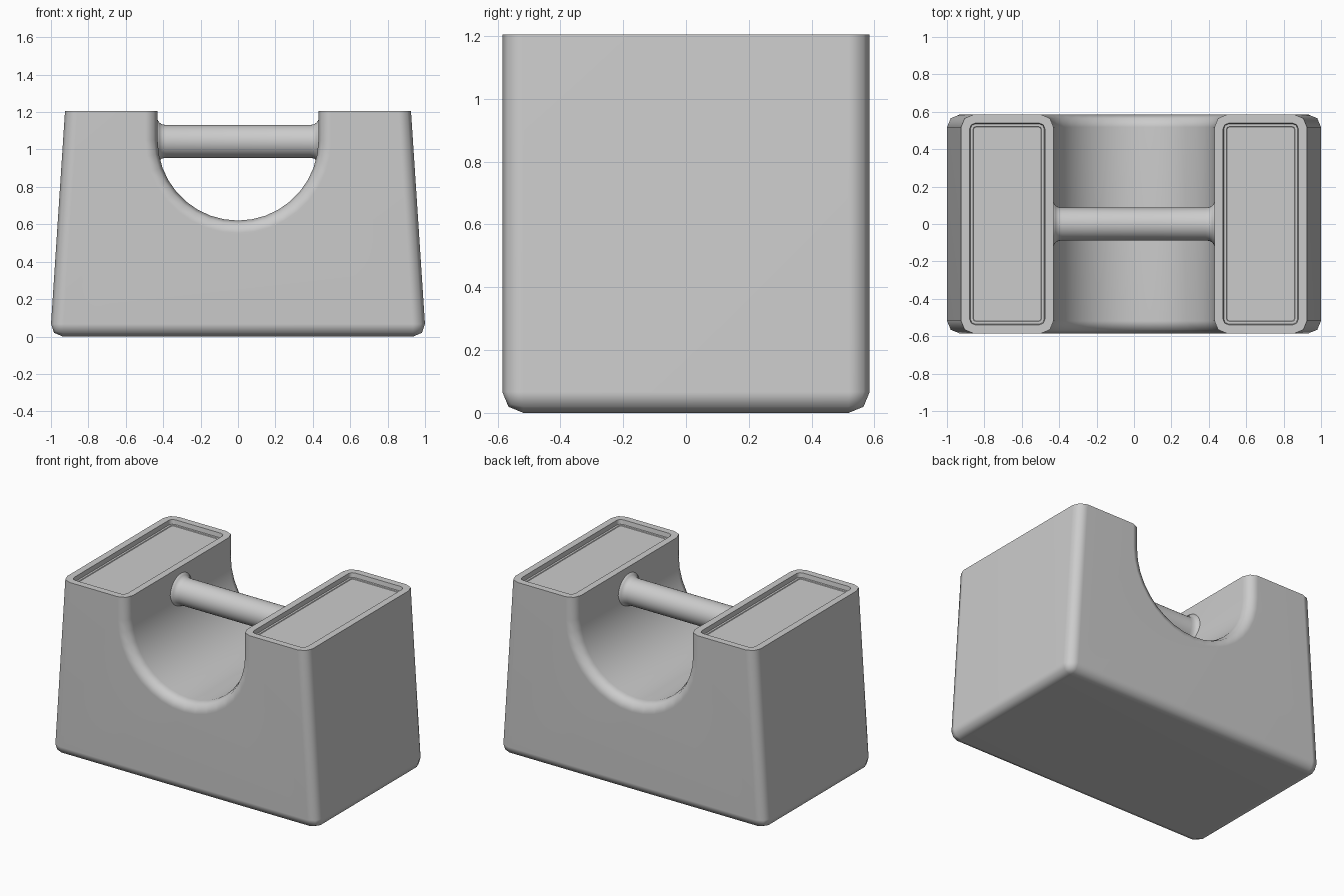
import bpy, bmesh
from math import sin, cos, pi, tau, radians

if "Cube" in bpy.data.objects:
    bpy.data.objects.remove(bpy.data.objects["Cube"])

H, D, R, CZ = 1.205, 0.585, 0.43, 1.05   # height, half depth, notch radius, notch centre


def finish(bm, name, angle):
    bmesh.ops.recalc_face_normals(bm, faces=bm.faces)
    me = bpy.data.meshes.new(name)
    bm.to_mesh(me)
    bm.free()
    ob = bpy.data.objects.new(name, me)
    bpy.context.collection.objects.link(ob)
    bpy.ops.object.select_all(action='DESELECT')
    ob.select_set(True)
    bpy.context.view_layer.objects.active = ob
    bpy.ops.object.shade_smooth_by_angle(angle=radians(angle))
    return ob


# Body: tapered block profile with a round notch, extruded front to back
N = 18
profile = [(-1.004, 0), (1.004, 0), (0.925, H), (R, H)]
profile += [(R * cos(pi * i / N), CZ - R * sin(pi * i / N)) for i in range(N + 1)]
profile += [(-R, H), (-0.925, H)]
bm = bmesh.new()
face = bm.faces.new([bm.verts.new((x, -D, z)) for x, z in profile])
ext = bmesh.ops.extrude_face_region(bm, geom=[face], use_keep_orig=True)
for v in ext["geom"]:
    if isinstance(v, bmesh.types.BMVert):
        v.co.y = D
bmesh.ops.recalc_face_normals(bm, faces=bm.faces)

# Round every edge except the top rims and the lines along the notch
edges = []
for e in bm.edges:
    a, b = (v.co for v in e.verts)
    top = min(a.z, b.z) > H - 0.001
    lengthwise = abs(a.y - b.y) > 0.1
    if not top and (not lengthwise or max(a.z, b.z) < 0.001):
        edges.append(e)
bmesh.ops.bevel(bm, geom=edges, offset=0.067, offset_type='OFFSET',
                segments=2, profile=0.5, affect='EDGES', clamp_overlap=False)

# Recessed panels in the two top faces
bm.normal_update()
tops = [f for f in bm.faces if f.normal.z > 0.99 and f.calc_center_median().z > H - 0.01]
for thickness, depth in ((0.046, 0), (0.004, -0.03), (0.014, 0), (0.003, -0.004)):
    bmesh.ops.inset_individual(bm, faces=tops, thickness=thickness, depth=depth,
                               use_even_offset=True)
body = finish(bm, "body", 50)
wn = body.modifiers.new("weighted_normals", 'WEIGHTED_NORMAL')
wn.keep_sharp = True

# Cross bar: turned profile with flared ends that run into the notch walls
half = [(0.385, 0.088), (0.405, 0.091), (0.42, 0.1), (0.43, 0.116), (0.46, 0.118)]
turned = [(-x, r) for x, r in reversed(half)] + half
S = 32
bm = bmesh.new()
rings = [[bm.verts.new((x, r * cos(tau * i / S), 1.043 + r * sin(tau * i / S)))
          for i in range(S)] for x, r in turned]
for a, b in zip(rings, rings[1:]):
    for i in range(S):
        j = (i + 1) % S
        bm.faces.new((a[i], a[j], b[j], b[i]))
bm.faces.new(rings[0])
bm.faces.new(rings[-1])
finish(bm, "cross_bar", 60)
